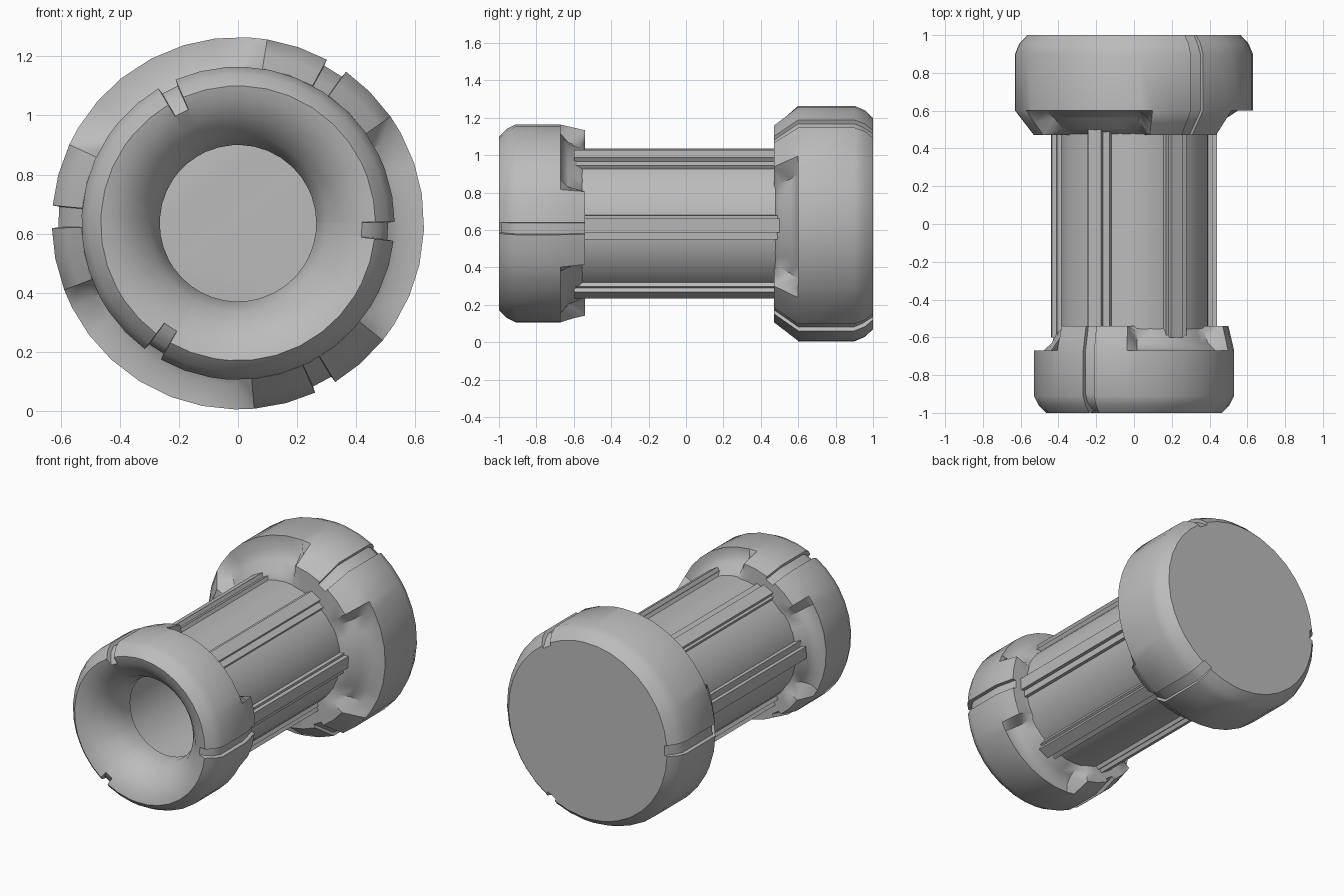
import bpy, bmesh, math
from mathutils import Matrix

if "Cube" in bpy.data.objects:
    bpy.data.objects.remove(bpy.data.objects["Cube"])

CZ = 0.635                      # height of the long axis
grey = bpy.data.materials.new("mid_grey")
grey.diffuse_color = (0.5, 0.5, 0.5, 1)
grey.use_nodes = True
grey.node_tree.nodes["Principled BSDF"].inputs["Base Color"].default_value = grey.diffuse_color


def finish(name, bm, smooth=True):
    bmesh.ops.recalc_face_normals(bm, faces=bm.faces)
    me = bpy.data.meshes.new(name)
    bm.to_mesh(me)
    bm.free()
    ob = bpy.data.objects.new(name, me)
    bpy.context.collection.objects.link(ob)
    me.materials.append(grey)
    if smooth:
        bpy.ops.object.select_all(action='DESELECT')
        ob.select_set(True)
        bpy.context.view_layer.objects.active = ob
        bpy.ops.object.shade_smooth_by_angle(angle=math.radians(42))
    return ob


def lathe(name, sections, closed):
    """sections: list of (angle in degrees, profile of (radius, y))."""
    bm = bmesh.new()
    rings = []
    for a, prof in sections:
        c, s = math.cos(math.radians(a)), math.sin(math.radians(a))
        rings.append([bm.verts.new((r * c, y, CZ + r * s)) for r, y in prof])
    n = len(rings[0])
    for i, ring in enumerate(rings):
        nxt = rings[(i + 1) % len(rings)]
        for j in range(n if closed else n - 1):
            k = (j + 1) % n
            bm.faces.new((ring[j], ring[k], nxt[k], nxt[j]))
    if not closed:
        for j in (0, n - 1):
            bm.faces.new([r[j] for r in rings])
    bmesh.ops.remove_doubles(bm, verts=bm.verts, dist=1e-5)
    return finish(name, bm)


def collar(name, centre, tab, recess, groove, closed):
    """Three grooved tabs with recesses between them."""
    sector = [(-60, recess), (-49, recess), (-39, recess), (-29, recess),
              (-23, tab), (-13, tab), (-3.5, tab), (-3.3, groove),
              (3.3, groove), (3.5, tab), (13, tab), (23, tab),
              (29, recess), (39, recess), (49, recess)]
    lathe(name, [(centre + 120 * k + a, p) for k in range(3) for a, p in sector], closed)


# Front collar with a rounded mouth
mouth = [(0.42, -0.988), (0.36, -0.95), (0.30, -0.885), (0.265, -0.80),
         (0.265, -0.72), (0.38, -0.72)]
body = [(0.53, -0.67), (0.53, -0.91), (0.505, -0.96), (0.465, -1.0)]
collar("front_collar", -3,
       [(0.38, -0.54), (0.44, -0.54), (0.50, -0.54), (0.515, -0.605)] + body + mouth,
       [(0.38, -0.54), (0.41, -0.57), (0.435, -0.63), (0.48, -0.67)] + body + mouth,
       [(0.38, -0.54), (0.44, -0.54), (0.478, -0.54), (0.493, -0.605),
        (0.508, -0.67), (0.508, -0.90), (0.485, -0.945), (0.445, -0.975)] + mouth, True)

# Back collar, solid
body = [(0.63, 0.60), (0.63, 0.90), (0.607, 0.955), (0.565, 1.0)]
collar("back_collar", 58,
       [(0.38, 0.47), (0.45, 0.47), (0.53, 0.47), (0.58, 0.535)] + body,
       [(0.38, 0.47), (0.44, 0.50), (0.49, 0.56), (0.55, 0.60)] + body,
       [(0.38, 0.47), (0.45, 0.47), (0.508, 0.47), (0.558, 0.535),
        (0.608, 0.60), (0.608, 0.90), (0.587, 0.945), (0.548, 1.0)], False)

# Hollow tube between the collars
wall = [(0.395, -0.70), (0.395, 0.52), (0.37, 0.52), (0.37, -0.70)]
lathe("tube", [(i * 10, wall) for i in range(36)], True)

# Six stepped ribs along the tube
for i in range(6):
    bm = bmesh.new()
    y0, y1 = (-0.60, 0.50)
    for width, top, off in ((0.13, 0.412, 0), (0.075, 0.437, 0.012)):
        m = Matrix.Translation(((0.385 + top) / 2, (y0 + y1) / 2, off)) @ \
            Matrix.Diagonal((top - 0.385, y1 - y0, width, 1))
        bmesh.ops.create_cube(bm, size=1, matrix=m)
    turn = Matrix.Rotation(-math.radians(-3 + 60 * i), 4, 'Y')
    bm.transform(Matrix.Translation((0, 0, CZ)) @ turn)
    finish("rib_%d" % (i + 1), bm, False)
